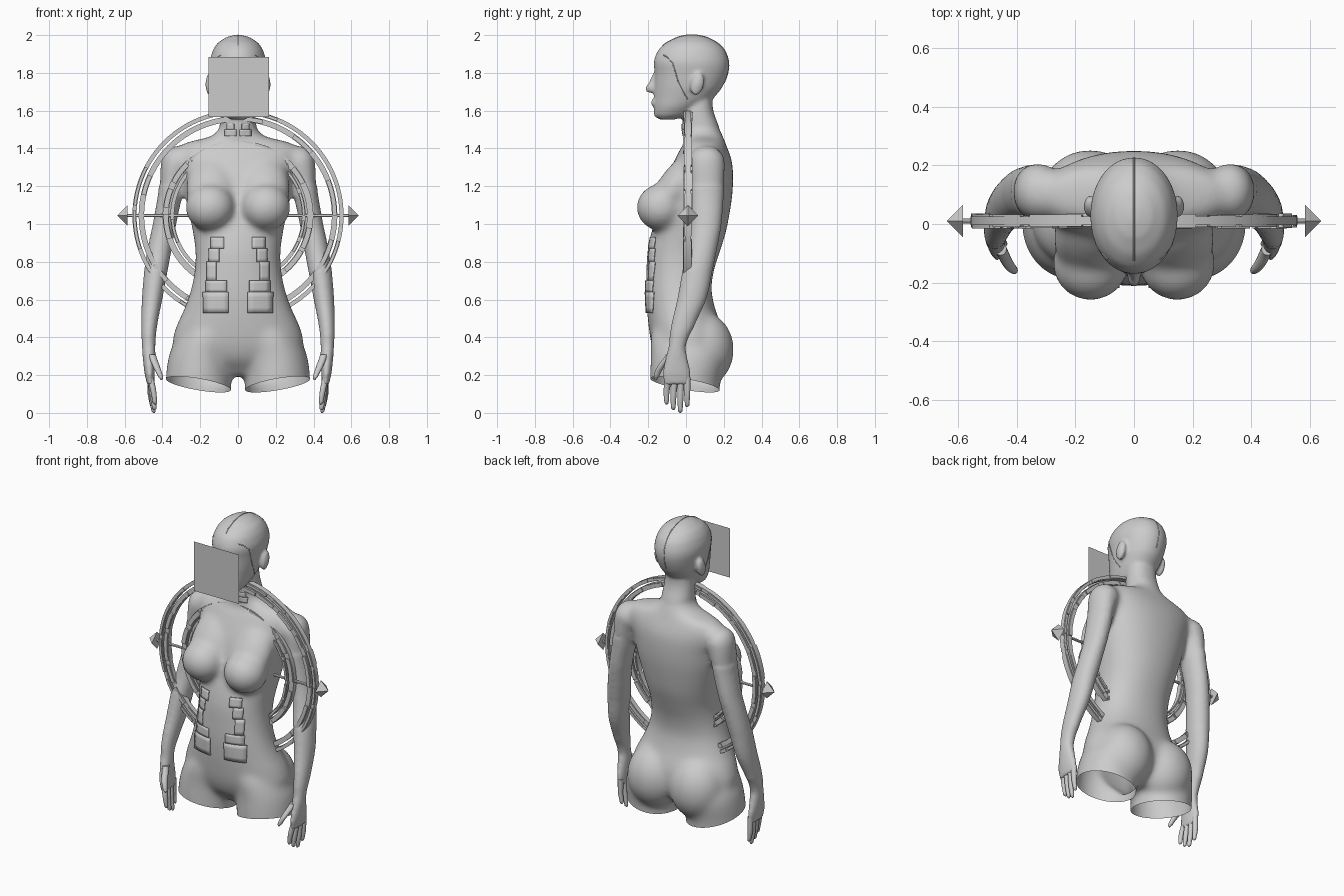
import bpy, bmesh, math, random
from math import sin, cos, pi
from mathutils import Vector, Matrix
from mathutils.bvhtree import BVHTree

if "Cube" in bpy.data.objects:
    bpy.data.objects.remove(bpy.data.objects["Cube"])
random.seed(4)

def finish(bm, name, angle=40):
    bmesh.ops.recalc_face_normals(bm, faces=bm.faces)
    me = bpy.data.meshes.new(name)
    bm.to_mesh(me)
    bm.free()
    ob = bpy.data.objects.new(name, me)
    bpy.context.collection.objects.link(ob)
    bpy.ops.object.select_all(action='DESELECT')
    ob.select_set(True)
    bpy.context.view_layer.objects.active = ob
    bpy.ops.object.shade_smooth_by_angle(angle=math.radians(angle))
    return ob

def fuse(ob, voxel, steps):
    """Melt overlapping volumes into one smooth skin."""
    mod = ob.modifiers.new("fuse", 'REMESH')
    mod.mode, mod.voxel_size = 'VOXEL', voxel
    mod = ob.modifiers.new("soften", 'SMOOTH')
    mod.factor, mod.iterations = .5, steps
    for name in ("fuse", "soften"):
        bpy.ops.object.modifier_apply(modifier=name)

def loft(bm, sections, n=2.0, seg=32, sub=4):
    """Skin stacked superellipses (cx, cy, z, rx, ry) along a smooth spline."""
    pts, fine = [Vector(s) for s in sections], []
    for i in range(len(pts) - 1):
        p0, p1, p2, p3 = pts[max(i - 1, 0)], pts[i], pts[i + 1], pts[min(i + 2, len(pts) - 1)]
        for k in range(sub):
            t = k / sub
            v = (p1 * 2 + (p2 - p0) * t + (p0 * 2 - p1 * 5 + p2 * 4 - p3) * t * t
                 + (p1 * 3 - p0 - p2 * 3 + p3) * t ** 3) / 2
            v[2] = p1[2] + (p2[2] - p1[2]) * t
            fine.append(v)
    rings = []
    for cx, cy, z, rx, ry in fine + [pts[-1]]:
        a = [2 * pi * i / seg for i in range(seg)]
        rings.append([bm.verts.new((cx + rx * math.copysign(abs(cos(t)) ** (2 / n), cos(t)),
                                    cy + ry * math.copysign(abs(sin(t)) ** (2 / n), sin(t)), z)) for t in a])
    for a, b in zip(rings, rings[1:]):
        for i in range(seg):
            j = (i + 1) % seg
            bm.faces.new((a[i], a[j], b[j], b[i]))
    bm.faces.new(rings[0][::-1])
    bm.faces.new(rings[-1])

def ball(bm, c, r, tilt=0):
    m = Matrix.Translation(c) @ Matrix.Rotation(tilt, 4, 'X') @ Matrix.Diagonal((*r, 1))
    bmesh.ops.create_uvsphere(bm, u_segments=24, v_segments=16, radius=1, matrix=m)

def stack(rows):
    """(z, half width, front y, back y) -> loft sections."""
    return [(0, (f + b) / 2, z, w, (b - f) / 2) for z, w, f, b in rows]

ARM = [(.30, .11, 1.385, .05, .06), (.33, .11, 1.33, .078, .095), (.350, .11, 1.2, .066, .092),
       (.386, .107, 1.0, .062, .082), (.413, .085, .86, .064, .078), (.432, .06, .75, .062, .08),
       (.452, .03, .6, .054, .077), (.468, -.02, .45, .042, .061), (.47, -.045, .36, .036, .046),
       (.468, -.05, .3, .034, .056), (.465, -.05, .21, .027, .075), (.46, -.048, .15, .02, .07)]
bm = bmesh.new()
# torso
loft(bm, stack([(.195, .08, -.08, .10), (.28, .28, -.15, .18), (.36, .345, -.182, .20),
                (.45, .33, -.197, .19), (.55, .285, -.207, .155), (.65, .25, -.212, .135),
                (.75, .23, -.21, .147), (.85, .225, -.205, .178), (.95, .238, -.185, .21),
                (1.05, .258, -.155, .23), (1.15, .278, -.13, .245), (1.25, .292, -.10, .25),
                (1.33, .315, -.065, .244), (1.39, .325, -.035, .225), (1.43, .28, -.01, .208),
                (1.465, .14, -.012, .195), (1.52, .095, -.02, .172), (1.58, .092, -.015, .15)]), 2.2, 48)
for s in (-1, 1):
    # breasts, buttocks, shoulders
    ball(bm, (s * .148, -.133, 1.088), (.132, .13, .125))
    ball(bm, (s * .14, -.058, 1.19), (.135, .095, .21), -.58)
    ball(bm, (s * .15, .085, .335), (.175, .17, .2))
    ball(bm, (s * .325, .11, 1.325), (.085, .10, .09))
    # thighs and upper arms
    loft(bm, [(s * .21, -.005, -.06, .174, .18), (s * .21, -.005, .15, .174, .186),
              (s * .20, .01, .3, .168, .198), (s * .16, 0, .42, .15, .185),
              (s * .13, -.02, .52, .09, .12)])
    loft(bm, [(s * x, y, z, rx, ry) for x, y, z, rx, ry in ARM[:5]])
torso = finish(bm, "torso")
fuse(torso, .0135, 22)

bm = bmesh.new()
bm.from_mesh(torso.data)
bpy.data.objects.remove(torso)
# neck and head with nose, lips and chin
loft(bm, stack([(1.44, .09, 0, .18), (1.50, .097, -.018, .178), (1.6, .092, -.015, .145),
                (1.68, .085, 0, .14)]), 2.2)
loft(bm, stack([(1.552, .04, -.14, -.06), (1.575, .07, -.165, .02), (1.62, .098, -.17, .08),
                (1.66, .113, -.17, .14), (1.72, .13, -.168, .19), (1.80, .143, -.166, .222),
                (1.86, .149, -.17, .226), (1.92, .133, -.148, .206), (1.96, .106, -.105, .167),
                (1.99, .06, -.045, .11), (2.001, .02, .0, .06)]), 2.05, 48)
ball(bm, (0, -.178, 1.725), (.022, .042, .03), .5)
ball(bm, (0, -.17, 1.76), (.014, .022, .05), -.25)
ball(bm, (0, -.165, 1.642), (.035, .022, .022))
ball(bm, (0, -.15, 1.585), (.035, .022, .025))
for s in (-1, 1):
    # ears, arms and palms
    ball(bm, (s * .15, .06, 1.74), (.022, .036, .062), -.25)
    loft(bm, [(s * (x + .003), y, z, rx, ry) for x, y, z, rx, ry in ARM[2:]])
body = finish(bm, "body")
fuse(body, .0095, 8)

# open, slanted cuts at the thighs
bm = bmesh.new()
bm.from_mesh(body.data)
for s in (-1, 1):
    part = [f for f in bm.faces if 0 < s * f.calc_center_median().x < .415
            and f.calc_center_median().z < .3]
    geom = set(part) | {e for f in part for e in f.edges} | {v for f in part for v in f.verts}
    bmesh.ops.bisect_plane(bm, geom=list(geom), plane_co=(s * .21, 0, .15),
                           plane_no=(-s * .17, .17, 1), clear_inner=True)
bm.to_mesh(body.data)
tree = BVHTree.FromBMesh(bm)
bm.free()
bpy.ops.object.shade_smooth_by_angle(angle=math.radians(60))

# fingers and thumbs
bm = bmesh.new()
for s in (-1, 1):
    for y, tip, x in ((-.103, .045, .44), (-.067, .015, .443), (-.03, 0, .447), (.006, .03, .455)):
        loft(bm, [(s * (x - .002), y, tip, .004, .004), (s * x, y, tip + .008, .011, .011),
                  (s * (x + .008), y, tip + .07, .015, .016), (s * .463, y * .9, .19, .017, .018)], 2, 12)
    loft(bm, [(s * .405, -.16, .175, .005, .005), (s * .41, -.157, .19, .013, .014),
              (s * .43, -.135, .24, .018, .019), (s * .455, -.085, .31, .02, .022)], 2, 12)
finish(bm, "fingers", 60)

def arc(bm, r0, r1, y0, y1, a0=0, a1=2 * pi):
    """Rectangular bar bent round the halo centre."""
    full = a1 - a0 > 6.28
    n = max(2, round((a1 - a0) / (2 * pi) * 96))
    rows = []
    for i in range(n if full else n + 1):
        a = a0 + (a1 - a0) * i / n
        rows.append([bm.verts.new((r * cos(a), y, 1.045 + r * sin(a)))
                     for r, y in ((r0, y0), (r1, y0), (r1, y1), (r0, y1))])
    for i in range(n):
        p, q = rows[i], rows[(i + 1) % len(rows)]
        for k in range(4):
            bm.faces.new((p[k], p[(k + 1) % 4], q[(k + 1) % 4], q[k]))
    if not full:
        bm.faces.new(rows[0])
        bm.faces.new(rows[-1][::-1])

# large and small halo rings with raised plates
for name, bands in (("large_ring", ((.537, .559), (.497, .526))),
                    ("small_ring", ((.338, .358), (.366, .399)))):
    bm = bmesh.new()
    for r0, r1 in bands:
        arc(bm, r0, r1, -.004, .026)
        a = 0
        while a < 6.1:
            w = random.uniform(.15, .4)
            arc(bm, r0 + .003, r1 - .003, -random.uniform(.008, .016),
                random.uniform(.028, .036), a, a + w)
            a += w + random.uniform(.03, .1)
    finish(bm, name, 30)

# side rods and pyramid spikes
bm = bmesh.new()
for s in (-1, 1):
    turn = Matrix.Rotation(s * pi / 2, 4, 'Y')
    for seg, r0, r1, d, x in ((12, .008, .008, .4, .39), (4, .055, 0, .055, .612)):
        bmesh.ops.create_cone(bm, cap_ends=True, segments=seg, radius1=r0, radius2=r1, depth=d,
                              matrix=Matrix.Translation((s * x, .01, 1.045)) @ turn)
finish(bm, "side_spikes", 30)

# square plate in front of the face
bm = bmesh.new()
bm.faces.new([bm.verts.new((x, -.222, z)) for x, z in
              ((-.157, 1.567), (.163, 1.567), (.163, 1.885), (-.157, 1.885))])
finish(bm, "face_plate")

def panels(name, rows, lift):
    """Stepped plates laid on the front of the body, mirrored."""
    bm = bmesh.new()
    for s in (-1, 1):
        for z1, z0, x0, x1 in rows:
            g = []
            for i in range(25):
                o = Vector((s * (x0 + (x1 - x0) * (i // 5) / 4), -1, z0 + (z1 - z0) * (i % 5) / 4))
                g.append(bm.verts.new(tree.ray_cast(o, Vector((0, 1, 0)))[0] - Vector((0, lift, 0))))
            for k in (i * 5 + j for i in range(4) for j in range(4)):
                bm.faces.new((g[k], g[k + 5], g[k + 6], g[k + 1]))
    mod = finish(bm, name).modifiers.new("thickness", 'SOLIDIFY')
    mod.thickness, mod.offset = lift, 0

panels("belly_panels", ((.93, .87, .075, .145), (.87, .80, .10, .155), (.80, .70, .115, .165),
                        (.70, .64, .06, .17), (.64, .53, .05, .185)), .007)
panels("collar_panels", ((1.53, 1.50, .02, .06), (1.50, 1.465, .008, .07)), .005)

def seam(name, rays):
    """Thin raised line following the body surface."""
    pts = [h for h in (tree.ray_cast(Vector(o), Vector(d))[0] for o, d in rays) if h]
    cu = bpy.data.curves.new(name, 'CURVE')
    cu.dimensions, cu.bevel_depth = '3D', .003
    sp = cu.splines.new('POLY')
    sp.points.add(len(pts) - 1)
    for p, h in zip(sp.points, pts):
        p.co = (*h, 1)
    bpy.context.collection.objects.link(bpy.data.objects.new(name, cu))

# skull seam and mask edges
seam("skull_seam", [((0, .03 + 2 * cos(a), 1.8 + 2 * sin(a)), (0, -cos(a), -sin(a)))
                    for a in [-.3 + i * .1 for i in range(28)]])
for s in (-1, 1):
    seam("mask_edge", [((s, y, z), (-s, 0, 0)) for y, z in
                       ((-.12, 1.895), (-.1, 1.885), (-.07, 1.85), (-.055, 1.80), (-.04, 1.75),
                        (-.015, 1.70), (.01, 1.66))])
